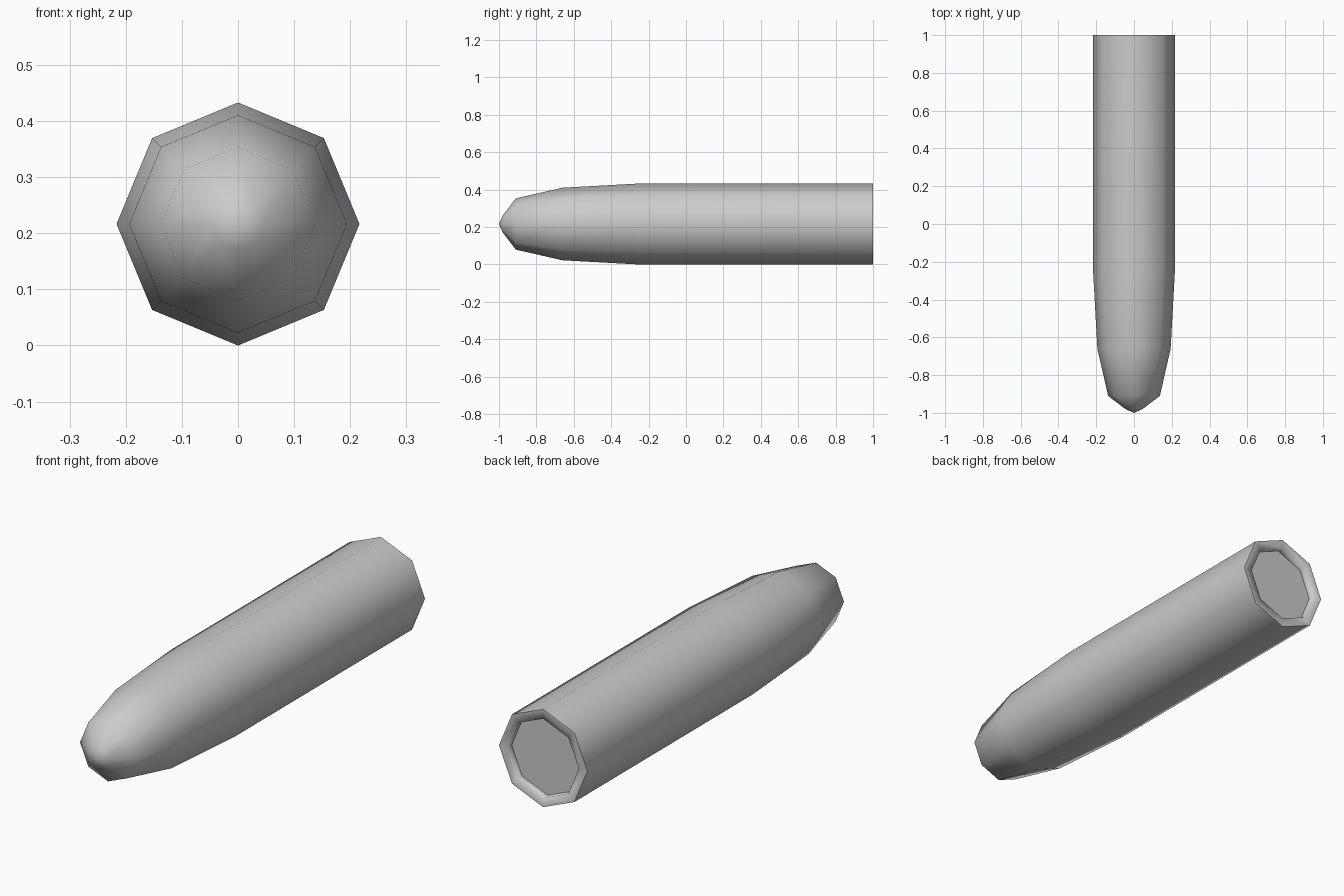
import bpy, bmesh
from math import cos, sin, tau

if "Cube" in bpy.data.objects:
    bpy.data.objects.remove(bpy.data.objects["Cube"], do_unlink=True)

SIDES = 8
CENTRE_Z = 0.2165

# Single grey finish
grey = bpy.data.materials.new("light_grey")
grey.use_nodes = True
grey.diffuse_color = (0.6, 0.6, 0.6, 1)
grey.node_tree.nodes["Principled BSDF"].inputs["Base Color"].default_value = (0.6, 0.6, 0.6, 1)

# Lathe profile as (y, radius): rounded nose, straight body, rim, recessed base
profile = [(-0.98, 0.045), (-0.91, 0.137), (-0.66, 0.194), (-0.25, 0.2165),
           (1.0, 0.2165), (1.0, 0.175), (0.97, 0.175)]
BODY_END = 4

bm = bmesh.new()


def ring(y, radius):
    return [bm.verts.new((radius * cos(tau * i / SIDES), y,
                          CENTRE_Z + radius * sin(tau * i / SIDES)))
            for i in range(SIDES)]


rings = [ring(y, r) for y, r in profile]

# Nose tip fan
tip = bm.verts.new((0, -1, CENTRE_Z))
for i in range(SIDES):
    bm.faces.new((tip, rings[0][i], rings[0][(i + 1) % SIDES]))

# Walls between neighbouring rings
for a, b in zip(rings, rings[1:]):
    for i in range(SIDES):
        j = (i + 1) % SIDES
        bm.faces.new((a[i], b[i], b[j], a[j]))

# Flat base plate inside the rim
base = bm.faces.new(rings[-1])
bmesh.ops.recalc_face_normals(bm, faces=bm.faces)

# Smooth skin with crisp rim and base edges
for f in bm.faces:
    f.smooth = f is not base
for loop in (rings[BODY_END], rings[-1]):
    for i in range(SIDES):
        bm.edges.get((loop[i], loop[(i + 1) % SIDES])).smooth = False

mesh = bpy.data.meshes.new("bullet_body")
bm.to_mesh(mesh)
bm.free()
mesh.materials.append(grey)
body = bpy.data.objects.new("bullet_body", mesh)
bpy.context.collection.objects.link(body)
